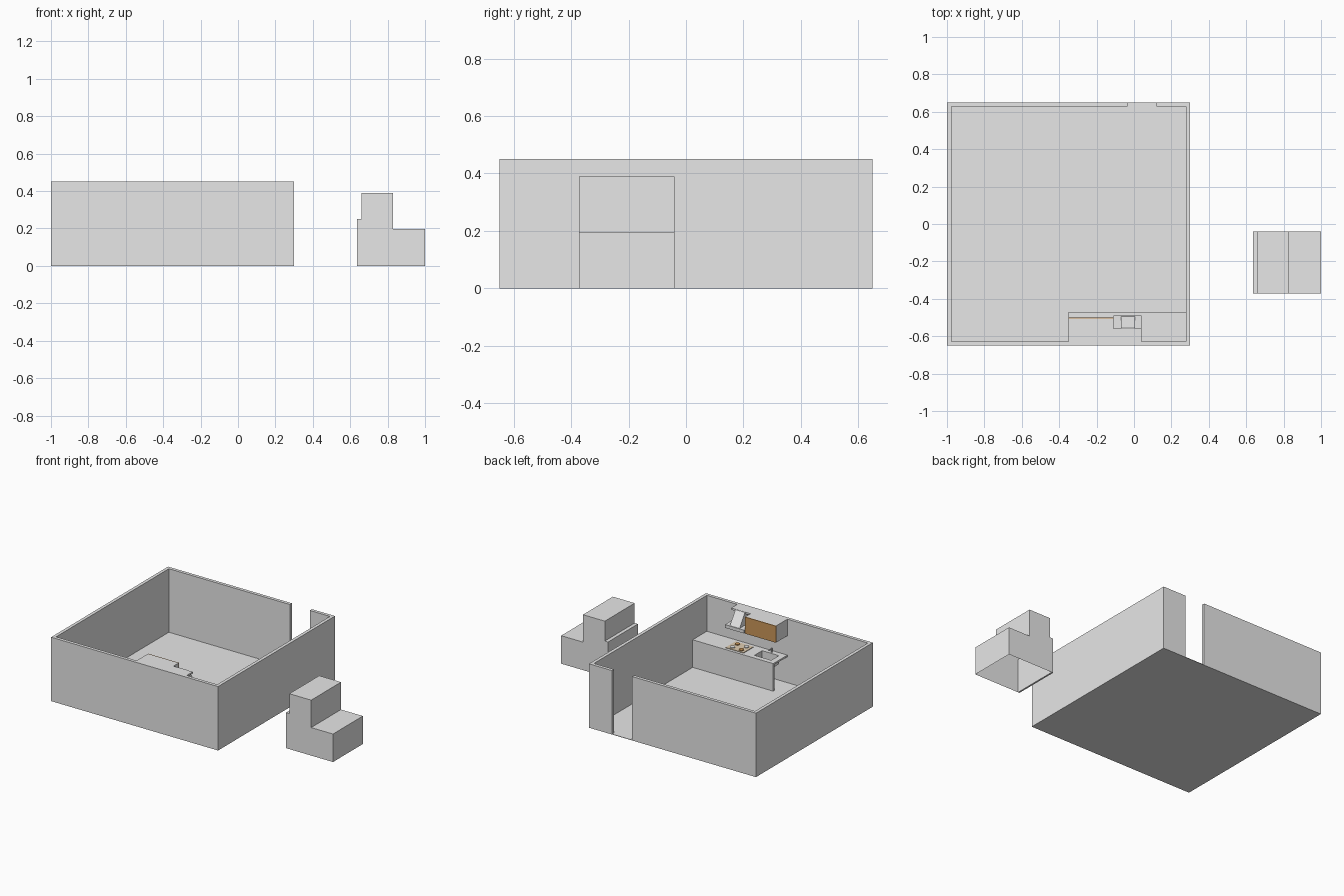
import bpy, bmesh

if "Cube" in bpy.data.objects:
    bpy.data.objects.remove(bpy.data.objects["Cube"], do_unlink=True)


def material(name, rgb):
    m = bpy.data.materials.new(name)
    m.use_nodes = True
    m.diffuse_color = (*rgb, 1)
    m.node_tree.nodes["Principled BSDF"].inputs["Base Color"].default_value = (*rgb, 1)
    return m


grey = material("light grey", (0.8, 0.8, 0.8))
wood = material("wood brown", (0.6, 0.31, 0.10))
tan = material("pale tan", (0.75, 0.62, 0.45))


def finish(name, bm, mat):
    bmesh.ops.recalc_face_normals(bm, faces=bm.faces)
    me = bpy.data.meshes.new(name)
    bm.to_mesh(me)
    bm.free()
    me.materials.append(mat)
    ob = bpy.data.objects.new(name, me)
    bpy.context.collection.objects.link(ob)
    return ob


def extrude_face(bm, points, direction):
    face = bm.faces.new([bm.verts.new(p) for p in points])
    new = bmesh.ops.extrude_face_region(bm, geom=[face])["geom"]
    bmesh.ops.translate(bm, vec=direction, verts=[v for v in new if isinstance(v, bmesh.types.BMVert)])


def prism_z(name, outline, z0, z1, mat=grey):
    bm = bmesh.new()
    extrude_face(bm, [(x, y, z0) for x, y in outline], (0, 0, z1 - z0))
    return finish(name, bm, mat)


def box(name, x, y, z, mat=grey):
    (x0, x1), (y0, y1) = x, y
    return prism_z(name, [(x0, y0), (x1, y0), (x1, y1), (x0, y1)], *z, mat)


# Room: floor and one continuous wall with a full-height doorway
L, R, F, B, T, H = -1.0, 0.3, -0.65, 0.65, 0.023, 0.45
DOOR_L, DOOR_R = -0.035, 0.12
box("floor", (L, R), (F, B), (0, 0.003))
prism_z("walls", [(DOOR_L, B), (L, B), (L, F), (R, F), (R, B), (DOOR_R, B),
                  (DOOR_R, B - T), (R - T, B - T), (R - T, F + T),
                  (L + T, F + T), (L + T, B - T), (DOOR_L, B - T)], 0.001, H)

# Counter: open-ended shell with a sink opening in its top
WALL = F + T
C0, C1, CF, CH = -0.35, R - T, -0.47, 0.197
top = box("counter_top", (C0, C1), (WALL, CF), (CH - 0.012, CH))
box("counter_front", (C0, C1), (CF - 0.012, CF), (0.003, CH - 0.012))
SX, SY = (-0.31, -0.18), (-0.59, -0.505)
cutter = box("sink_cutter", SX, SY, (CH - 0.1, CH + 0.1))
cutter.hide_render = True
mod = top.modifiers.new("sink_opening", "BOOLEAN")
mod.object = cutter
mod.operation = "DIFFERENCE"
mod.solver = "EXACT"
bpy.context.view_layer.objects.active = top
bpy.ops.object.modifier_apply(modifier=mod.name)
bpy.data.objects.remove(cutter, do_unlink=True)

# Sink basin, open at the top, and its tap
basin = bmesh.new()
extrude_face(basin, [(x, y, CH - 0.06) for x, y in
                     [(SX[0], SY[0]), (SX[1], SY[0]), (SX[1], SY[1]), (SX[0], SY[1])]], (0, 0, 0.06))
basin.normal_update()
lid = max(basin.faces, key=lambda f: f.calc_center_median().z)
bmesh.ops.delete(basin, geom=[lid], context="FACES_ONLY")
finish("sink_basin", basin, grey)
box("tap_stem", (-0.249, -0.241), (-0.608, -0.6), (CH, CH + 0.03))
box("tap_spout", (-0.249, -0.241), (-0.608, -0.57), (CH + 0.024, CH + 0.03))

# Cooktop with four burners
box("cooktop", (-0.105, 0.035), (-0.6, -0.49), (CH, CH + 0.004), tan)
for i, x in enumerate((-0.07, 0.0)):
    for j, y in enumerate((-0.572, -0.518)):
        bm = bmesh.new()
        bmesh.ops.create_cone(bm, cap_ends=True, segments=12, radius1=0.017, radius2=0.017, depth=0.005)
        bmesh.ops.translate(bm, vec=(x, y, CH + 0.006), verts=bm.verts)
        finish(f"burner_{i}_{j}", bm, wood if (i + j) % 2 else grey)

# Wall cabinet with a wooden front
box("wall_cabinet", (C0, -0.11), (WALL, -0.505), (0.333, H))
box("wall_cabinet_door", (C0, -0.11), (-0.505, -0.499), (0.333, H), wood)

# Extractor hood: base slab, sloped body, top ledge
box("hood_base", (-0.11, 0.04), (WALL, -0.49), (0.337, 0.36))
bm = bmesh.new()
extrude_face(bm, [(-0.07, y, z) for y, z in
                  [(WALL, 0.36), (-0.495, 0.36), (-0.556, H - 0.001), (WALL, H - 0.001)]], (0.075, 0, 0))
finish("hood_body", bm, grey)
box("hood_ledge", (-0.11, 0.04), (WALL, -0.56), (H - 0.012, H))

# Detached stepped unit: hollow, open underneath
def open_shell(name, profile, y0, y1):
    bm = bmesh.new()
    extrude_face(bm, [(x, y0, z) for x, z in profile], (0, y1 - y0, 0))
    bm.normal_update()
    under = [f for f in bm.faces if all(v.co.z < 0.001 for v in f.verts)]
    bmesh.ops.delete(bm, geom=under, context="FACES_ONLY")
    return finish(name, bm, grey)


open_shell("stepped_unit", [(0.635, 0), (0.635, 0.25), (0.66, 0.25), (0.66, 0.39),
                            (0.83, 0.39), (0.83, 0.197), (1.0, 0.197), (1.0, 0)], -0.372, -0.04)
box("stepped_unit_back", (0.635, 0.647), (-0.372, -0.04), (0, 0.24))
